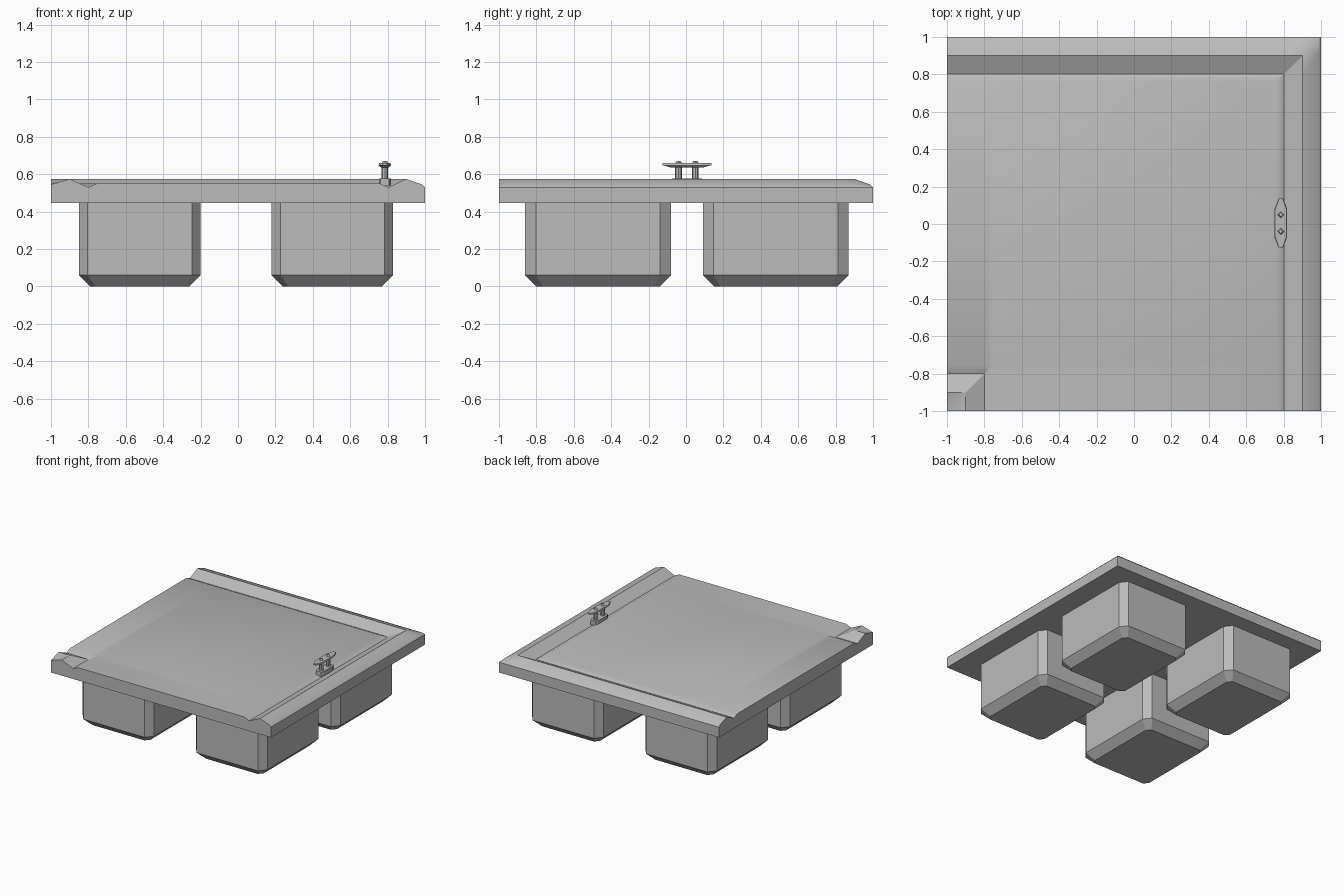
import bpy, bmesh, math
from mathutils import Matrix, Vector

cube = bpy.data.objects.get("Cube")
if cube:
    bpy.data.objects.remove(cube, do_unlink=True)

grey = bpy.data.materials.new("dock grey")
grey.use_nodes = True
grey.diffuse_color = (0.5, 0.5, 0.5, 1)
grey.node_tree.nodes["Principled BSDF"].inputs["Base Color"].default_value = (0.5, 0.5, 0.5, 1)


def finish(bm, name, smooth=None):
    bmesh.ops.recalc_face_normals(bm, faces=bm.faces)
    me = bpy.data.meshes.new(name)
    bm.to_mesh(me)
    bm.free()
    ob = bpy.data.objects.new(name, me)
    bpy.context.collection.objects.link(ob)
    me.materials.append(grey)
    if smooth:
        bpy.ops.object.select_all(action='DESELECT')
        ob.select_set(True)
        bpy.context.view_layer.objects.active = ob
        bpy.ops.object.shade_smooth_by_angle(angle=math.radians(smooth))
    return ob


def loft(name, rings):
    """Closed solid through rings of points with equal counts."""
    bm = bmesh.new()
    loops = [[bm.verts.new(p) for p in ring] for ring in rings]
    n = len(loops[0])
    for a, b in zip(loops, loops[1:]):
        for i in range(n):
            j = (i + 1) % n
            bm.faces.new((a[i], a[j], b[j], b[i]))
    bm.faces.new(loops[0])
    bm.faces.new(loops[-1])
    return finish(bm, name)


def octagon(cx, cy, hx, hy, cut_x, cut_y, z):
    """Rectangle with cut corners."""
    pts = [(hx, hy - cut_y), (hx - cut_x, hy)]
    pts += [(-x, y) for x, y in reversed(pts)]
    pts += [(-x, -y) for x, y in pts]
    return [(cx + x, cy + y, z) for x, y in pts]


# Deck: one rail section swept round a mitred corner, its height set by max(x, y)
section = [(-1, .545), (-.9, .575), (-.8, .53), (-.755, .55),
           (.76, .55), (.803, .53), (.9, .575), (.985, .545), (1, .53)]
BOTTOM = .445
bm = bmesh.new()
n = len(section)
top = [[bm.verts.new((section[i][0], section[j][0], section[max(i, j)][1]))
        for j in range(n)] for i in range(n)]
for i in range(n - 1):
    for j in range(n - 1):
        a, b, c, d = top[i][j], top[i + 1][j], top[i + 1][j + 1], top[i][j + 1]
        if i == j:
            bm.faces.new((a, b, c))
            bm.faces.new((a, c, d))
        else:
            bm.faces.new((a, b, c, d))
# skirt and underside
rim = [e for e in bm.edges if e.is_boundary]
low = bmesh.ops.extrude_edge_only(bm, edges=rim)["geom"]
for v in low:
    if isinstance(v, bmesh.types.BMVert):
        v.co.z = BOTTOM
bmesh.ops.contextual_create(bm, geom=[e for e in low if isinstance(e, bmesh.types.BMEdge)])
finish(bm, "deck", smooth=30)

# Four floats with cut corners and a chamfered bottom
for side, cx in (("right", -.525), ("left", .505)):
    for end, cy in (("front", -.47), ("back", .48)):
        loft(f"float_{end}_{side}", [
            octagon(cx, cy, .265, .33, .03, .035, 0),
            octagon(cx, cy, .325, .39, .046, .058, .06),
            octagon(cx, cy, .325, .39, .046, .058, BOTTOM + .005)])

# Mooring cleat
CX, CY = .785, .005
loft("cleat_base", [octagon(CX, CY, .032, .08, .01, .02, z) for z in (.54, .578)])
loft("cleat_bar", [
    octagon(CX, CY, .02, .085, .01, .03, .636),
    octagon(CX, CY, .034, .13, .022, .055, .648),
    octagon(CX, CY, .03, .13, .02, .055, .659)])
for end, dy in (("front", -.045), ("back", .045)):
    for part, r1, r2, z0, z1, sides in (("post", .018, .018, .57, .64, 8),
                                        ("bolt", .02, .011, .655, .671, 4)):
        bm = bmesh.new()
        bmesh.ops.create_cone(bm, cap_ends=True, segments=sides, radius1=r1, radius2=r2,
                              depth=z1 - z0,
                              matrix=Matrix.Translation(Vector((CX, CY + dy, (z0 + z1) / 2))))
        finish(bm, f"cleat_{part}_{end}")
